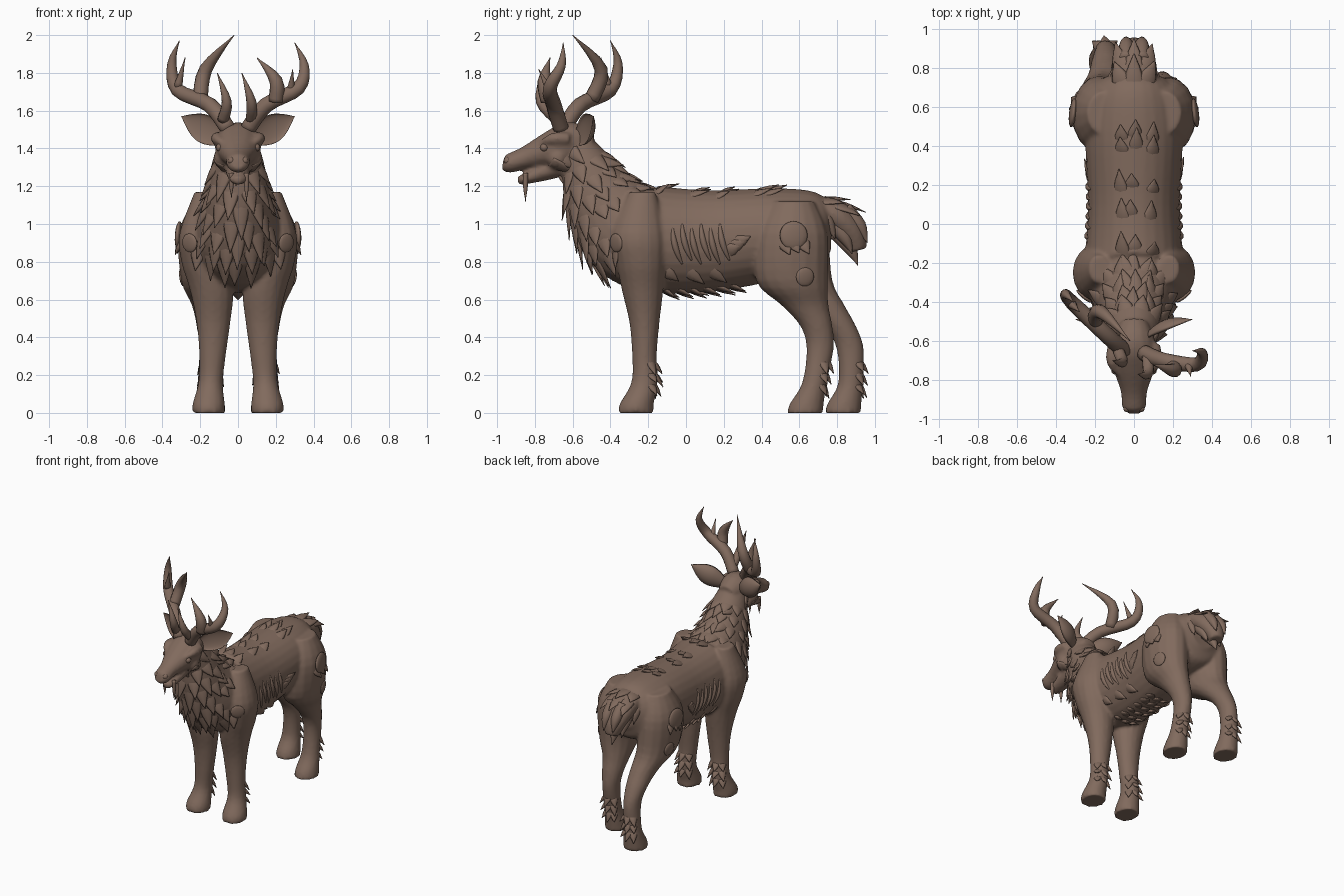
import bpy, bmesh, math, random
from mathutils import Matrix, Vector
from mathutils.bvhtree import BVHTree

random.seed(4)
cube = bpy.data.objects.get("Cube")
if cube:
    bpy.data.objects.remove(cube)

hide = bpy.data.materials.new("brown_hide")
hide.use_nodes = True
hide.diffuse_color = (.22, .145, .11, 1)
hide.node_tree.nodes["Principled BSDF"].inputs["Base Color"].default_value = hide.diffuse_color

ACROSS, BACK, UP = Vector((1, 0, 0)), Vector((0, 1, 0)), Vector((0, 0, 1))


def spline(points, steps):
    """Smooth path through points that carry a position and two radii."""
    points = [Vector(tuple(p) + (p[-1],) * (5 - len(p))) for p in points]
    last = len(points) - 1
    path = []
    for i in range(last):
        start, end = points[i], points[i + 1]
        leave = (end - points[max(i - 1, 0)]) / 2
        arrive = (points[min(i + 2, last)] - start) / 2
        for k in range(steps):
            t = k / steps
            ease = t * t * (3 - 2 * t)
            path.append(start.lerp(end, ease) + leave * (t * (1 - t) ** 2) - arrive * (t * t * (1 - t)))
    return path + [points[-1]]


def tube(bm, points, ref=ACROSS, level=False, cupped=False, sides=16, steps=4):
    """Loft of ellipses; level keeps the rings horizontal, cupped hollows one side."""
    path = spline(points, steps)
    rings = []
    for i, p in enumerate(path):
        ahead, behind = path[min(i + 1, len(path) - 1)], path[max(i - 1, 0)]
        along = UP if level else Vector((ahead - behind)[:3]).normalized()
        u = (ref - along * ref.dot(along)).normalized()
        v = along.cross(u)
        ring = []
        for k in range(sides):
            angle = math.tau * k / sides
            rise = math.sin(angle)
            if cupped and rise > 0:
                rise *= -.4
            offset = u * max(p[3], .002) * math.cos(angle) + v * max(p[4], .002) * rise
            ring.append(bm.verts.new(Vector(p[:3]) + offset))
        rings.append(ring)
    for ring, following in zip(rings, rings[1:]):
        for k in range(sides):
            bm.faces.new((ring[k - 1], ring[k], following[k], following[k - 1]))
    bm.faces.new(rings[0][::-1])
    bm.faces.new(rings[-1])


def spike(bm, points, radius, ref=ACROSS):
    """Curved horn that keeps its girth and then sharpens to the tip."""
    last = len(points) - 1
    tube(bm, [(*p, radius * (1 - (i / last) ** 3)) for i, p in enumerate(points)], ref, sides=12)


def ball(bm, center, radius, squash=ACROSS * 0):
    """Sphere, pressed flat along the squash direction."""
    shape = Matrix.Translation(center)
    if squash.length:
        shape = shape @ Matrix.Scale(.25, 4, squash)
    bmesh.ops.create_uvsphere(bm, u_segments=16, v_segments=10, radius=radius, matrix=shape)


def finish(name, bm, mirror=False):
    bmesh.ops.recalc_face_normals(bm, faces=bm.faces)
    mesh = bpy.data.meshes.new(name)
    bm.to_mesh(mesh)
    bm.free()
    mesh.shade_smooth()
    mesh.materials.append(hide)
    part = bpy.data.objects.new(name, mesh)
    bpy.context.collection.objects.link(part)
    if mirror:
        part.modifiers.new("mirror", 'MIRROR').use_mirror_merge = False
    return part


def centered(*rows):
    return [(0,) + row for row in rows]


# Torso and neck, head, lower jaw, tail core
bm = bmesh.new()
tube(bm, centered((.77, .96, .1), (.71, .96, .2), (.5, .95, .25, .24), (.1, .91, .235, .27),
                  (-.25, .94, .25, .28), (-.43, 1.11, .185, .215), (-.53, 1.3, .135, .14), (-.59, 1.41, .1)),
     sides=28, steps=6)
tube(bm, centered((-.5, 1.41, .07), (-.6, 1.43, .11), (-.7, 1.4, .12, .1), (-.85, 1.35, .07, .06),
                  (-.94, 1.32, .06, .05), (-.97, 1.32, .03)))
tube(bm, centered((-.6, 1.35, .07), (-.7, 1.3, .07, .06), (-.85, 1.24, .05, .03), (-.89, 1.23, .02)))
tube(bm, centered((.6, 1.09, .06), (.7, 1.09, .11, .06), (.8, 1.04, .12, .08), (.88, .95, .09, .07), (.91, .86, .05)))

# Legs: the right hind leg is set further back near the ground
for side in (1, -1):
    def leg(*rows, stagger=0):
        placed = [(x * side, y + stagger * max(0, 1 - (z / .75) ** 2), z, *r) for x, y, z, *r in rows]
        tube(bm, placed, level=True)

    leg((.155, -.265, 0, .085, .095), (.155, -.26, .05, .085, .09), (.145, -.22, .16, .065, .07),
        (.135, -.22, .3, .07, .065), (.13, -.22, .48, .09, .08), (.14, -.23, .65, .115, .11),
        (.185, -.24, .8, .115, .13), (.2, -.25, .95, .11, .14), (.18, -.23, 1.17, .05, .07))
    leg((.15, .63, 0, .085, .095), (.15, .64, .05, .08, .09), (.15, .68, .16, .065), (.145, .71, .34, .06, .072),
        (.145, .69, .46, .075, .085), (.15, .63, .57, .095, .125), (.17, .56, .7, .13, .19),
        (.175, .56, .95, .14, .19), (.15, .57, 1.12, .09, .11), stagger=.2 if side < 0 else 0)
    # Brow ridge and cheek
    spike(bm, [(side * .1, -.62, 1.45), (side * .11, -.71, 1.45), (side * .06, -.8, 1.41)], .035)
    ball(bm, (side * .07, -.68, 1.35), .06)
body = finish("body", bm)
fuse = body.modifiers.new("fuse", 'REMESH')
fuse.mode, fuse.voxel_size, fuse.use_smooth_shade = 'VOXEL', .012, True
soften = body.modifiers.new("soften", 'SMOOTH')
soften.factor, soften.iterations = .5, 3
skin = BVHTree.FromObject(body, bpy.context.evaluated_depsgraph_get())


def on_skin(origin, direction):
    hit, normal, _, _ = skin.ray_cast(Vector(origin), Vector(direction).normalized())
    return hit, normal


def tuft(bm, origin, direction, flow, length=.09, width=.04, lift=.2):
    """Pointed lock of fur that rises out of the hide along the flow."""
    root, normal = on_skin(origin, direction)
    if root is None:
        return
    flow = Vector(flow)
    flow = (flow - normal * flow.dot(normal)).normalized() * length * random.uniform(.7, 1.2)
    rise = normal * length * lift
    tube(bm, [(*(root - flow / 2 - normal * .03), width, .012), (*(root - normal * .01), width, .014),
              (*(root + flow / 2 + rise / 3), width * .6, .01), (*(root + flow + rise), 0)],
         ref=flow.cross(normal), sides=8, steps=2)


# Ruff around the neck and down the chest
bm = bmesh.new()
top, bottom = Vector((0, -.54, 1.31)), Vector((0, -.3, .9))
down = (bottom - top).normalized()
forward = down.cross(ACROSS)
forward *= -math.copysign(1, forward.y)
rows = 7
for row in range(rows):
    center = top.lerp(bottom, row / (rows - 1))
    count = 9 + row
    for k in range(count):
        angle = math.tau * (k + row % 2 / 2) / count + random.uniform(-.1, .1)
        chest = max(math.cos(angle), 0)
        if row > 3 and chest < .35:
            continue
        out = forward * math.cos(angle) + ACROSS * math.sin(angle)
        tuft(bm, center + out * .4, -out, down - UP * chest * .6, .09 + chest / 20, .045, .22)
finish("neck_ruff", bm)

# Sparse fur locks along back and belly
bm = bmesh.new()
for y in (-.4, -.31, -.22, -.12, .06, .2, .4, .46):
    for k in range(-1, 2):
        x = k * .08 + random.uniform(-.02, .02)
        tuft(bm, (x, y - abs(x) / 3, 2), -UP, BACK)
for i in range(6):
    for x in (-.06, 0, .06):
        tuft(bm, (x, i * .07 - .11, .3), UP, BACK + ACROSS * x, .08, lift=.4)
finish("body_fur", bm)

# Fetlock fur behind each hoof
bm = bmesh.new()
for x, y in ((.145, -.22), (-.145, -.22), (.15, .69), (-.15, .88)):
    for row in range(3):
        for k in range(-1, 2):
            out = ACROSS * math.sin(k * .8) + BACK * math.cos(k * .8)
            tuft(bm, Vector((x, y, .14 + row * .06)) + out * .12, -out, -UP, .055, .03, .5)
finish("fetlock_fur", bm)

# Tail: a few locks on top and a ragged fringe at the end
bm = bmesh.new()
for y in (.74, .82):
    for k in range(-1, 2):
        tuft(bm, (k * .07, y, 1.3), -UP, BACK - UP + ACROSS * k / 10, .12, .05, .1)
for x, y, z in ((.04, .96, .9), (0, .91, .78), (.06, .88, .84), (.1, .79, .92)):
    for side in (1, -1):
        tip = Vector((x * side, y, z))
        spike(bm, [tip + UP * .18 - BACK * .12, tip + UP * .09 - BACK * .04, tip], .04)
finish("tail_fur", bm)

# Exposed ribs, raised sores and torn flaps on both flanks
bm = bmesh.new()
for side in (ACROSS, -ACROSS):
    for rib in range(6):
        arc = []
        for k in range(6):
            y = rib / 20 - .07 + k * k / 500
            hit, normal = on_skin(side + BACK * y + UP * (.98 - k / 26 + rib % 2 / 50), -side)
            arc.append((*(hit - normal * .004), .006 + .011 * math.sin(math.pi * k / 5)))
        tube(bm, arc, ref=BACK, sides=10)
    for y, z, radius in ((.57, .94, .075), (.63, .72, .05), (-.37, .9, .05)):
        hit, normal = on_skin(side + BACK * y + UP * z, -side)
        ball(bm, hit, radius, normal)
    for k in range(3):
        tuft(bm, side + BACK * (.52 + k / 20) + UP * .9, -side, BACK / 2 - UP, .07)
        tuft(bm, side + BACK * (.23 + k / 50) + UP * (.86 + k / 50), -side, BACK + UP / 2, .07, lift=.1)
    for y in (-.1, .02, .14):
        tuft(bm, side + BACK * y + UP * .74, -side, BACK - UP, lift=.1)
finish("ribs_and_wounds", bm)

# Ears: hollow leaves that face forward
bm = bmesh.new()
base, tip = Vector((.08, -.58, 1.45)), Vector((.3, -.49, 1.57))
leaf = []
for k in range(6):
    t = k / 5
    width = .04 * (1 - t) + .055 * math.sin(math.pi * t)
    leaf.append((*base.lerp(tip, t), width, width * .7))
tube(bm, leaf, ref=UP, cupped=True, sides=20)
finish("ears", bm, mirror=True)

# Eyes, nostril pads and cheek fur
bm = bmesh.new()
ball(bm, (.095, -.75, 1.405), .022)
ball(bm, (.035, -.945, 1.335), .02)
for k in range(3):
    tuft(bm, (.5, k / 30 - .67, 1.3 + k / 25), -ACROSS, BACK - UP * .8, .08, lift=.3)
finish("eyes_nose_cheeks", bm, mirror=True)

# Drool strands under the jaw
bm = bmesh.new()
for x, length in ((-.035, .13), (.045, .15), (-.01, .07)):
    lip = Vector((x, -.85, 1.27))
    spike(bm, [lip, lip - UP * length / 2, lip - UP * length], .014)
finish("drool", bm)

# Antlers: a curved beam with fork, brow tine and stub, different on each side
ANTLERS = {
    "right_antler": (
        [(-.05, -.65, 1.5), (-.15, -.56, 1.63), (-.32, -.4, 1.71), (-.35, -.36, 1.85), (-.31, -.4, 1.97)],
        [(-.2, -.5, 1.66), (-.17, -.45, 1.82), (-.02, -.6, 2)],
        [(-.08, -.65, 1.55), (-.06, -.71, 1.65), (-.11, -.7, 1.8)],
        [(-.32, -.41, 1.72), (-.28, -.45, 1.88)]),
    "left_antler": (
        [(.05, -.66, 1.5), (.15, -.7, 1.63), (.32, -.72, 1.72), (.35, -.66, 1.84), (.3, -.65, 1.96)],
        [(.2, -.73, 1.65), (.2, -.75, 1.76), (.1, -.72, 1.88)],
        [(.07, -.68, 1.55), (.07, -.77, 1.65), (.02, -.77, 1.8)],
        [(.28, -.72, 1.7), (.29, -.78, 1.82)]),
}
for name, tines in ANTLERS.items():
    bm = bmesh.new()
    for points, radius in zip(tines, (.042, .04, .03, .025)):
        spike(bm, points, radius, ref=Vector((.6, .8, 0)))
    finish(name, bm)
